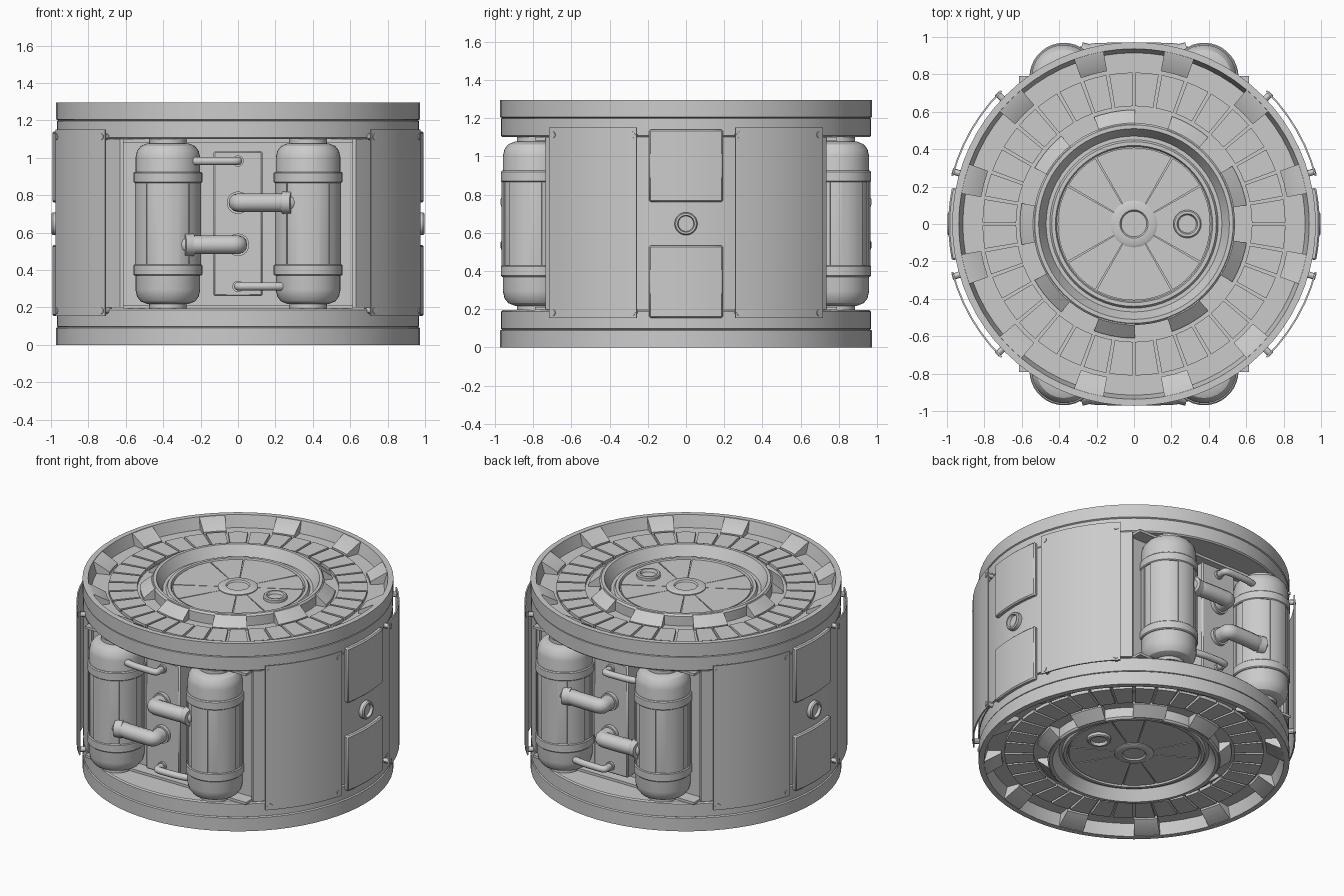
import bpy, bmesh
from math import cos, sin, radians, acos, degrees
from mathutils import Matrix

if "Cube" in bpy.data.objects:
    bpy.data.objects.remove(bpy.data.objects["Cube"])

H = 1.295
ZC = H / 2            # everything is mirrored about mid height
T, R = Matrix.Translation, lambda a, ax: Matrix.Rotation(radians(a), 4, ax)
CENTRE = T((0, 0, -ZC))
FULL = [(0, 360)]


def finish(name, bm, mirror=""):
    bmesh.ops.remove_doubles(bm, verts=bm.verts, dist=1e-5)
    bmesh.ops.recalc_face_normals(bm, faces=bm.faces)
    me = bpy.data.meshes.new(name)
    bm.to_mesh(me)
    bm.free()
    ob = bpy.data.objects.new(name, me)
    ob.location.z = ZC
    bpy.context.collection.objects.link(ob)
    if mirror:
        m = ob.modifiers.new("Mirror", "MIRROR")
        m.use_axis = [ax in mirror for ax in "XYZ"]
        m.use_mirror_merge = False
    return ob


def sweep(name, prof, spans=FULL, n=64, mirror="", mat=CENTRE):
    """Turn a closed (radius, height) profile around an axis, over one or more angle spans."""
    bm = bmesh.new()
    k = len(prof)
    for a0, a1 in spans:
        full = a1 - a0 >= 360
        rings = []
        for i in range(n if full else n + 1):
            a = radians(a0 + (a1 - a0) * i / n)
            rings.append([bm.verts.new(mat @ T((r * cos(a), r * sin(a), z)).translation) for r, z in prof])
        for i in range(n):
            p, q = rings[i], rings[(i + 1) % len(rings)]
            for j in range(k):
                bm.faces.new((p[j], q[j], q[(j + 1) % k], p[(j + 1) % k]))
        if not full:
            bm.faces.new(rings[0])
            bm.faces.new(rings[-1])
    return finish(name, bm, mirror)


def rect(r0, r1, z0, z1):
    return [(r0, z0), (r1, z0), (r1, z1), (r0, z1)]


def box(name, x0, x1, y0, y1, z0, z1, mirror=""):
    bm = bmesh.new()
    bmesh.ops.create_cube(bm, size=1)
    for v in bm.verts:
        v.co = ((x0 + x1) / 2 + v.co.x * (x1 - x0), (y0 + y1) / 2 + v.co.y * (y1 - y0),
                (z0 + z1) / 2 + v.co.z * (z1 - z0) - ZC)
    return finish(name, bm, mirror)


def bevel(ob, w):
    b = ob.modifiers.new("Bevel", "BEVEL")
    b.width, b.segments, b.limit_method, b.angle_limit = w, 1, "ANGLE", radians(40)


def pipe(name, pts, r):
    cu = bpy.data.curves.new(name, "CURVE")
    cu.dimensions, cu.bevel_depth, cu.bevel_resolution, cu.resolution_u = "3D", r, 4, 6
    cu.use_fill_caps = True
    sp = cu.splines.new("NURBS")
    sp.points.add(len(pts) - 1)
    for p, c in zip(sp.points, pts):
        p.co = (*c, 1)
    sp.order_u, sp.use_endpoint_u = 3, True
    bpy.context.collection.objects.link(bpy.data.objects.new(name, cu))


# Middle body: cylinder with flat bay walls front and back
t = degrees(acos(.63 / .968))
arc = [(.968 * cos(radians(a)), .968 * sin(radians(a))) for a in [-t + 2 * t * i / 18 for i in range(19)]]
outline = arc + [(.63, .70), (-.63, .70)] + [(-x, -y) for x, y in arc] + [(-.63, -.70), (.63, -.70)]
bm = bmesh.new()
face = bm.faces.new([bm.verts.new((x, y, .2 - ZC)) for x, y in outline])
ext = bmesh.ops.extrude_face_region(bm, geom=[face], use_keep_orig=True)
for v in ext["geom"]:
    if isinstance(v, bmesh.types.BMVert):
        v.co.z += .9
finish("middle_body", bm)

# End caps with raised rim, recessed deck and inner ring
sweep("end_cap", [(0, 1.1), (.96, 1.1), (.968, 1.108), (.968, 1.197), (.962, 1.2), (.972, 1.205), (.972, 1.295),
                  (.937, 1.295), (.915, 1.215), (.54, 1.215), (.54, 1.28), (.53, 1.292), (.51, 1.292),
                  (.47, 1.222), (.45, 1.222), (.44, 1.238), (.42, 1.238), (.413, 1.222), (0, 1.222)],
      n=72, mirror="Z")
sweep("deck_slats", rect(.63, .81, 1.21, 1.236), [(a + .6, a + 9.4) for a in range(0, 360, 10)], 2, "Z")
sweep("outer_blocks", [(.83, 1.21), (.94, 1.21), (.94, 1.292), (.93, 1.292), (.83, 1.235)],
      [(a - 5, a + 5) for a in range(15, 360, 30)], 2, "Z")
sweep("inner_blocks", [(.52, 1.21), (.61, 1.21), (.61, 1.232), (.54, 1.288), (.52, 1.288)],
      [(a - 10.5, a + 10.5) for a in range(20, 380, 40)], 5, "Z")

# Hatch lid: segments, hub and small port
lid = [(-30, 30), (30, 60), (60, 120), (120, 150), (150, 210), (210, 240), (240, 300), (300, 330)]
sweep("hatch_segments", rect(.1, .408, 1.215, 1.232), [(a + .6, b - .6) for a, b in lid], 8, "Z")
sweep("hatch_hub", [(0, 1.21), (.125, 1.21), (.125, 1.238), (.11, 1.246), (.075, 1.246), (.068, 1.236),
                    (0, 1.236)], n=32, mirror="Z")
sweep("hatch_port", [(0, 1.21), (.075, 1.21), (.075, 1.25), (.068, 1.256), (.055, 1.256), (.048, 1.238),
                     (0, 1.238)], n=28, mirror="Z", mat=T((.285, 0, -ZC)))

# Curved stand-off shields on pins
sweep("side_shields", rect(1.0, 1.009, .155, 1.15), [(14.8, 45.2)], 6, "XY")
for a in (16.2, 43.6):
    sweep("shield_pin", rect(0, .017, .94, 1.012), n=12, mirror="XYZ", mat=T((0, 0, .465)) @ R(a, "Z") @ R(90, "Y"))

# Side access panels and round port
bevel(sweep("access_panels", rect(.95, .993, .762, 1.14), [(-11.3, 11.3)], 6, "XZ"), .008)
sweep("side_port", [(0, .94), (.06, .94), (.06, .99), (.054, .998), (.044, .998), (.04, .978), (0, .978)],
      n=28, mirror="X", mat=R(90, "Y"))

# Bay frame and back plate
box("bay_sill", -.615, .615, -.79, -.69, .195, .212, "YZ")
box("bay_jamb", .612, .635, -.725, -.69, .2, 1.1, "XY")
bevel(box("bay_plate", -.13, .13, -.82, -.69, .26, 1.035, "Y"), .008)

# Tanks with straps, side plates and feet
tank = T((.375, -.785, -ZC))
sweep("tank", [(0, .215), (.11, .218), (.145, .232), (.165, .258), (.173, .295), (.173, 1.0), (.165, 1.037),
               (.145, 1.063), (.11, 1.077), (0, 1.08)], n=36, mirror="XY", mat=tank)
sweep("tank_straps", [(.16, .37), (.178, .37), (.184, .376), (.184, .424), (.178, .43), (.16, .43)],
      n=36, mirror="XYZ", mat=tank)
sweep("tank_plates", rect(.16, .179, .42, .88), [(a - 20, a + 20) for a in range(30, 390, 60)], 4, "XY", tank)
sweep("tank_feet", rect(0, .1, .195, .23), n=28, mirror="XYZ", mat=tank)

# Pipes from the tanks to the back plate, alternating sides
for sy in (-1, 1):
    for s in (-1, 1):
        z = ZC + s * .1125
        pipe("large_pipe", [(s * .34, sy * .86, z), (s * .27, sy * .915, z), (s * .12, sy * .92, z),
                            (s * .06, sy * .92, z), (0, sy * .92, z), (0, sy * .87, z), (0, sy * .80, z)], .05)
        z = ZC + s * .335
        pipe("small_pipe", [(-s * .3, sy * .85, z), (-s * .22, sy * .885, z), (-s * .08, sy * .89, z),
                            (0, sy * .89, z), (0, sy * .86, z), (0, sy * .80, z)], .022)
for s in (-1, 1):
    zo = s * .1125
    sweep("large_plate_collar", rect(0, .06, .80, .845), n=24, mirror="Y", mat=T((0, 0, zo)) @ R(90, "X"))
    sweep("large_tank_collar", rect(0, .06, -.025, .025), n=24, mirror="Y",
          mat=T((s * .265, -.907, zo)) @ R(s * -14, "Z") @ R(90, "Y"))
    sweep("small_plate_collar", rect(0, .03, .80, .835), n=18, mirror="Y", mat=T((0, 0, s * .335)) @ R(90, "X"))

# Smooth shading with crisp edges
for ob in bpy.context.scene.objects:
    ob.select_set(ob.type == "MESH")
    if ob.type == "MESH":
        bpy.context.view_layer.objects.active = ob
bpy.ops.object.shade_smooth_by_angle(angle=radians(30))
